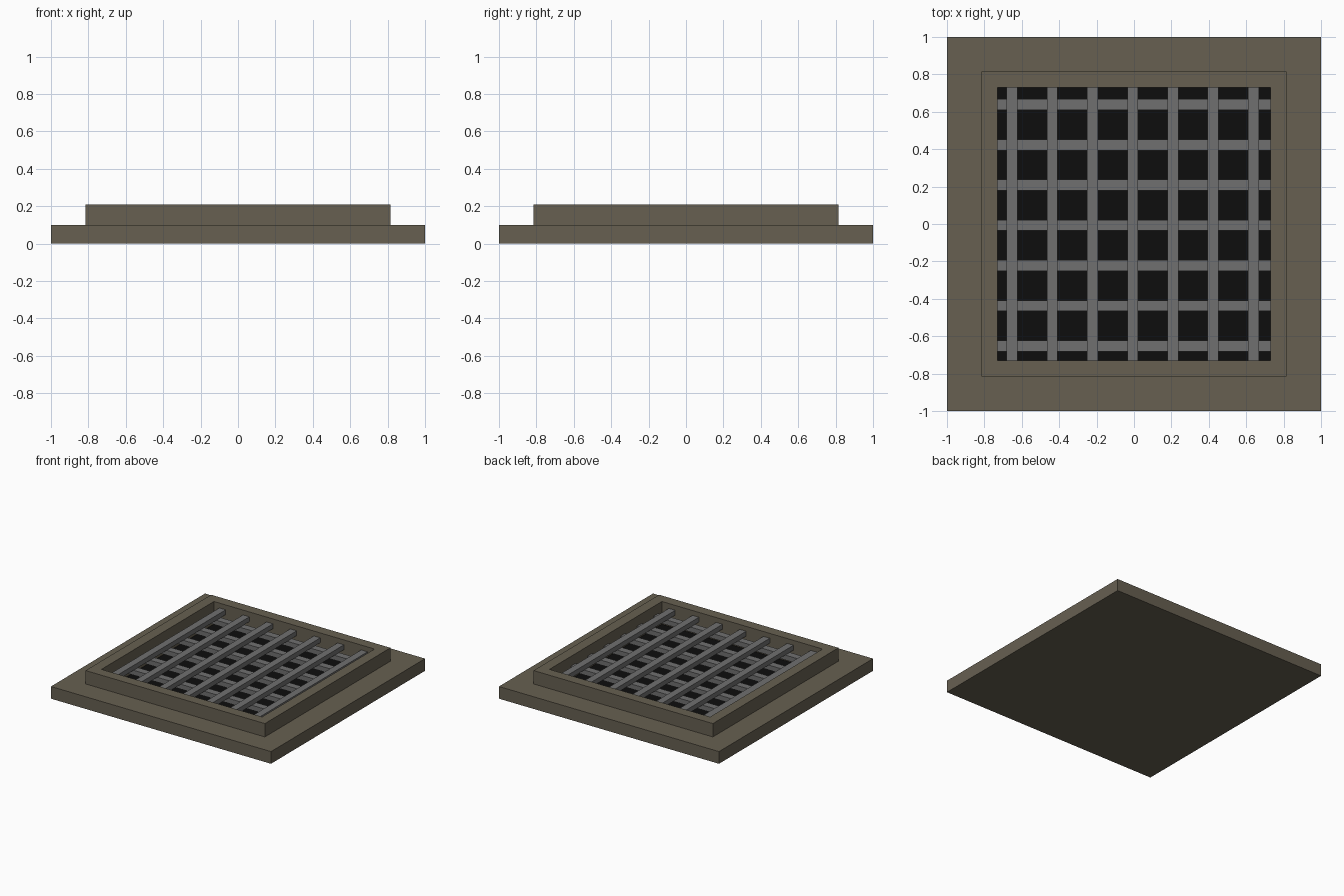
import bpy, bmesh

if "Cube" in bpy.data.objects:
    bpy.data.objects.remove(bpy.data.objects["Cube"])

def material(name, rgb):
    m = bpy.data.materials.new(name)
    m.diffuse_color = (*rgb, 1)
    m.use_nodes = True
    m.node_tree.nodes["Principled BSDF"].inputs["Base Color"].default_value = m.diffuse_color
    return m

stone = material("stone", (0.135, 0.117, 0.083))
iron = material("iron", (0.16, 0.16, 0.16))
dark = material("dark", (0.004, 0.004, 0.004))

def finish(name, bm, mat):
    bmesh.ops.recalc_face_normals(bm, faces=bm.faces)
    me = bpy.data.meshes.new(name)
    bm.to_mesh(me)
    bm.free()
    me.materials.append(mat)
    ob = bpy.data.objects.new(name, me)
    bpy.context.collection.objects.link(ob)

def box(name, lo, hi, mat):
    bm = bmesh.new()
    bmesh.ops.create_cube(bm, size=1)
    for v in bm.verts:
        v.co = [(a + b) / 2 + c * (b - a) for a, b, c in zip(lo, hi, v.co)]
    finish(name, bm, mat)

OUT, RIM, IN = 1.0, 0.815, 0.73
FLOOR, STEP, TOP = 0.02, 0.10, 0.21

# Stepped frame: square rings joined from the underside up, over and down the pit
bm = bmesh.new()
profile = [(OUT, 0), (OUT, STEP), (RIM, STEP), (RIM, TOP), (IN, TOP), (IN, FLOOR)]
rings = [[bm.verts.new((sx * r, sy * r, z))
          for sx, sy in ((-1, -1), (1, -1), (1, 1), (-1, 1))] for r, z in profile]
for a, b in zip(rings, rings[1:]):
    for i in range(4):
        j = (i + 1) % 4
        bm.faces.new((a[i], a[j], b[j], b[i]))
bm.faces.new(rings[0])
bm.faces.new(rings[-1])
finish("frame", bm, stone)

# Dark pit floor
box("pit_floor", (-IN, -IN, FLOOR - 0.01), (IN, IN, FLOOR + 0.004), dark)

# Grating: lower bars along x, upper bars along y
W = 0.029
for i in range(7):
    p = -0.652 + 0.215 * i
    box(f"lower_bar_{i + 1}", (-IN, p - W, 0.09), (IN, p + W, 0.13), iron)
    box(f"upper_bar_{i + 1}", (p - W, -IN, 0.13), (p + W, IN, 0.17), iron)
